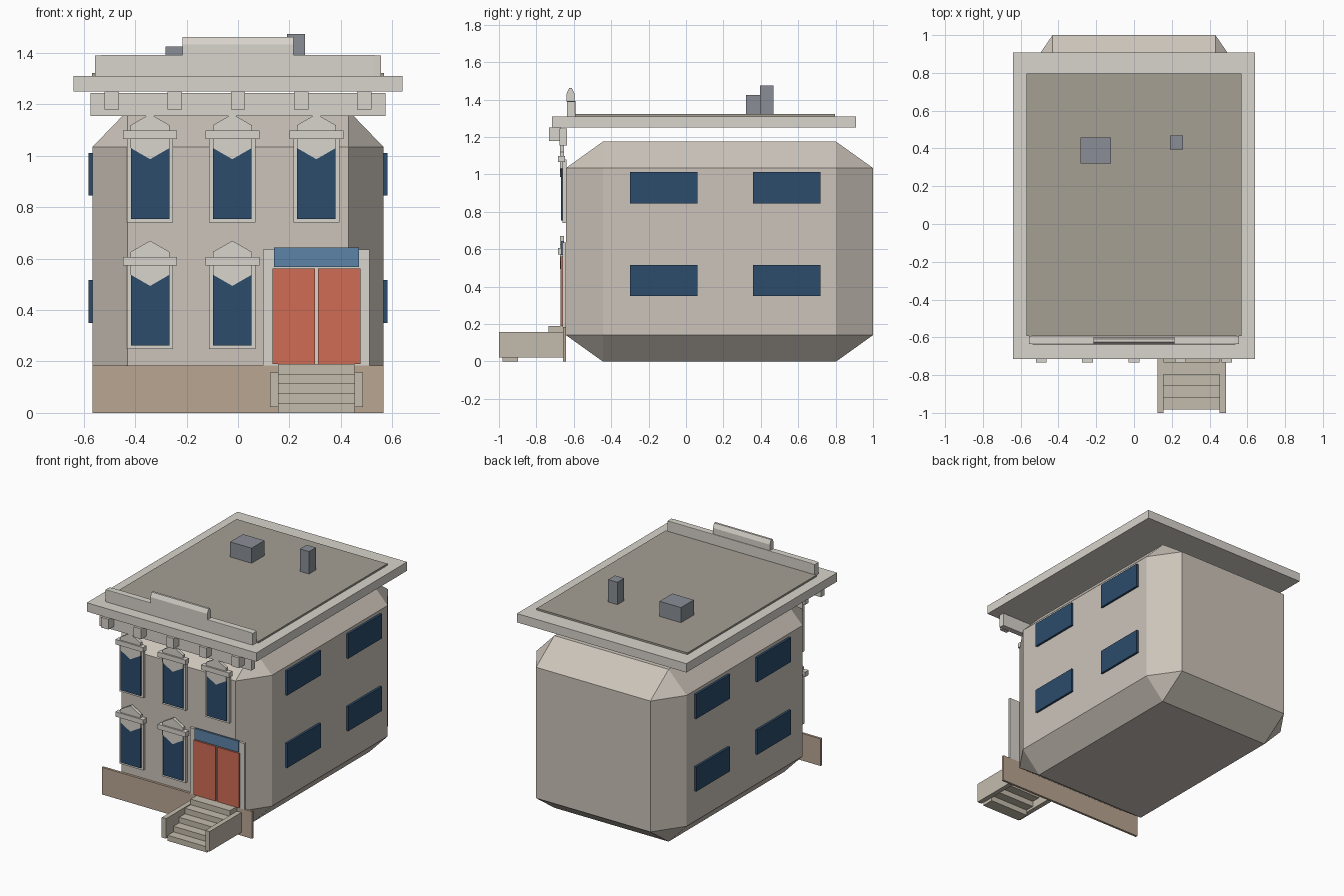
import bpy, bmesh, math
from mathutils import Matrix, Vector

if "Cube" in bpy.data.objects:
    bpy.data.objects.remove(bpy.data.objects["Cube"])


def material(name, r, g, b):
    m = bpy.data.materials.new(name)
    lin = [(c / 255 / 12.92) if c < 11 else ((c / 255 + 0.055) / 1.055) ** 2.4 for c in (r, g, b)]
    m.diffuse_color = (*lin, 1)
    m.use_nodes = True
    m.node_tree.nodes["Principled BSDF"].inputs["Base Color"].default_value = m.diffuse_color
    return m


WALL = material("wall_stone", 204, 196, 186)
TRIM = material("trim_stone", 216, 212, 204)
BASE = material("base_stone", 186, 166, 146)
STEP = material("step_stone", 196, 187, 172)
ROOF = material("roof_felt", 166, 160, 148)
GLASS = material("glass", 44, 76, 108)
TRANSOM = material("transom_glass", 92, 132, 168)
DOOR = material("door_paint", 208, 108, 86)
METAL = material("chimney_grey", 138, 143, 150)


def finish(name, bm, mat):
    bmesh.ops.recalc_face_normals(bm, faces=bm.faces)
    me = bpy.data.meshes.new(name)
    bm.to_mesh(me)
    bm.free()
    me.materials.append(mat)
    ob = bpy.data.objects.new(name, me)
    bpy.context.collection.objects.link(ob)
    return ob


def box(name, x, y, z, mat, bevel=0):
    """Box from (min, max) ranges; bevel is a fraction of each dimension."""
    bm = bmesh.new()
    bmesh.ops.create_cube(bm, size=1)
    if bevel:
        bmesh.ops.bevel(bm, geom=bm.edges[:], offset=bevel, segments=1,
                        profile=0.5, affect='EDGES')
    for v in bm.verts:
        v.co = Vector([(r[0] + r[1]) / 2 + c * (r[1] - r[0])
                       for c, r in zip(v.co, (x, y, z))])
    return finish(name, bm, mat)


def prism(name, pts, vec, mat):
    """Extrude a closed outline of 3D points along vec."""
    bm = bmesh.new()
    f = bm.faces.new([bm.verts.new(p) for p in pts])
    ext = bmesh.ops.extrude_face_region(bm, geom=[f], use_keep_orig=True)
    new = [g for g in ext['geom'] if isinstance(g, bmesh.types.BMVert)]
    bmesh.ops.translate(bm, vec=vec, verts=new)
    return finish(name, bm, mat)


# Main body with chamfered edges, and the plinth across the front
box("house_body", (-.567, .567), (-.642, 1), (0, 1.175), WALL, .12)
box("front_plinth", (-.567, .567), (-.658, -.642), (0, .185), BASE)

# Roof slab, roof surface, frieze and brackets
box("cornice_slab", (-.64, .64), (-.716, .909), (1.25, 1.31), TRIM)
box("roof_surface", (-.569, .569), (-.593, .797), (1.30, 1.322), ROOF)
box("frieze", (-.573, .573), (-.675, -.637), (1.155, 1.245), TRIM)
for i in range(5):
    cx = (i - 2) * .246
    box(f"bracket_{i}", (cx - .028, cx + .028), (-.733, -.672), (1.18, 1.25), TRIM)

# Parapet and its ridged cap
box("parapet", (-.556, .556), (-.637, -.591), (1.305, 1.392), TRIM, .025)
prism("parapet_cap", [(-.215, y, z) for y, z in
      ((-.638, 1.39), (-.597, 1.39), (-.597, 1.433), (-.61, 1.462),
       (-.625, 1.462), (-.638, 1.433))], (.43, 0, 0), TRIM)

# Chimneys
box("chimney_wide", (-.283, -.121), (.32, .458), (1.31, 1.425), METAL)
box("chimney_tall", (.19, .26), (.395, .468), (1.31, 1.475), METAL)


def front_window(tag, cx, z):
    """Framed window with lintel and six-sided pediment; z is the sill."""
    box(f"window_frame_{tag}", (cx - .09, cx + .09), (-.661, -.64), (z, z + .34), TRIM)
    box(f"window_glass_{tag}", (cx - .075, cx + .075), (-.669, -.655), (z + .014, z + .3), GLASS)
    box(f"window_lintel_{tag}", (cx - .105, cx + .105), (-.684, -.647), (z + .325, z + .358), TRIM)
    hexa = [(cx + .088 * math.sin(k * math.pi / 3), -.673,
             z + .334 + .088 * math.cos(k * math.pi / 3)) for k in range(6)]
    prism(f"window_pediment_{tag}", hexa, (0, .022, 0), TRIM)


for i, cx in enumerate((-.342, -.022, .305)):
    front_window(f"upper_{i}", cx, .741)
    if i < 2:
        front_window(f"lower_{i}", cx, .248)

# Side windows, both flanks
for s, side in ((1, "right"), (-1, "left")):
    for j, y in enumerate((-.3, .358)):
        for k, z in enumerate((.35, .845)):
            box(f"side_window_{side}_{j}_{k}", sorted((s * .556, s * .582)),
                (y, y + .362), (z, z + .167), GLASS)

# Entrance: surround, double doors, transom
box("door_surround", (.098, .511), (-.66, -.642), (.185, .635), TRIM)
for i, x in enumerate((.134, .311)):
    box(f"door_leaf_{i}", (x, x + .166), (-.67, -.655), (.19, .562), DOOR)
box("door_transom", (.14, .47), (-.668, -.655), (.568, .643), TRANSOM)

# Front steps between two cheek walls
for i in range(5):
    y = -.982 + i * .062
    box(f"step_{i}", (.155, .453), (y, y + .085), (i * .038, (i + 1) * .038), STEP)
for i, x in enumerate((.124, .453)):
    box(f"step_cheek_{i}", (x, x + .033), (-1, -.658), (.022, .158), STEP)
